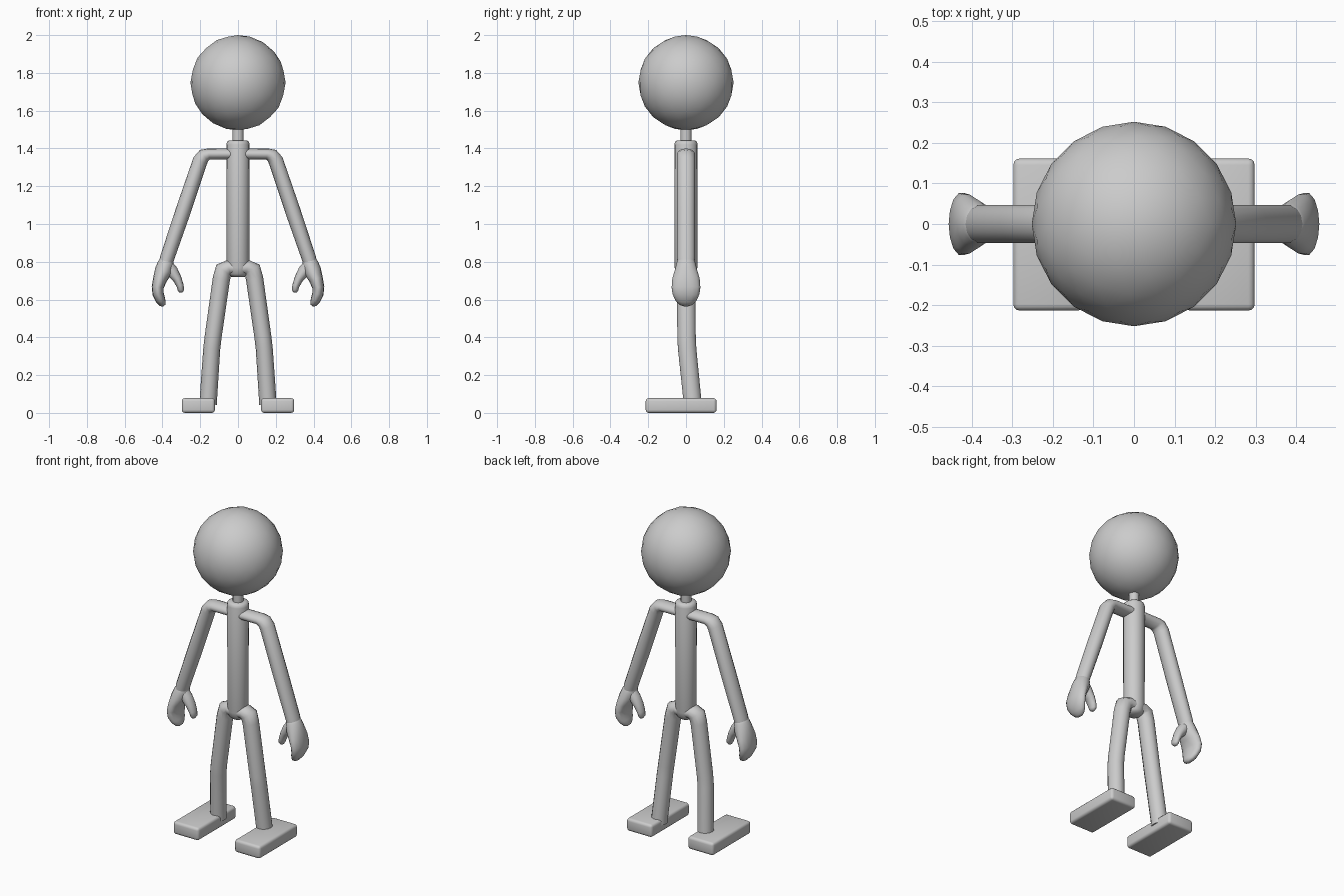
import bpy, bmesh, math
from mathutils import Vector

if "Cube" in bpy.data.objects:
    bpy.data.objects.remove(bpy.data.objects["Cube"])

grey = bpy.data.materials.new("light_grey")
grey.diffuse_color = (0.6, 0.6, 0.6, 1)
grey.use_nodes = True
grey.node_tree.nodes["Principled BSDF"].inputs["Base Color"].default_value = grey.diffuse_color


def finish(name, bm, angle=50):
    bmesh.ops.recalc_face_normals(bm, faces=bm.faces)
    mesh = bpy.data.meshes.new(name)
    bm.to_mesh(mesh)
    bm.free()
    mesh.materials.append(grey)
    obj = bpy.data.objects.new(name, mesh)
    bpy.context.collection.objects.link(obj)
    bpy.ops.object.select_all(action='DESELECT')
    obj.select_set(True)
    bpy.context.view_layer.objects.active = obj
    bpy.ops.object.shade_smooth_by_angle(angle=math.radians(angle))
    return obj


def tube(name, stations, side=1, sides=14):
    """Loft ellipses along a path; station = (x, y, z, half width, half depth)."""
    pts = [Vector((s[0] * side, s[1], s[2])) for s in stations]
    bm = bmesh.new()
    rings = []
    for i, (p, s) in enumerate(zip(pts, stations)):
        t = Vector()
        if i > 0:
            t += (p - pts[i - 1]).normalized()
        if i < len(pts) - 1:
            t += (pts[i + 1] - p).normalized()
        n = t.normalized().cross(Vector((0, 1, 0))).normalized()
        ring = []
        for k in range(sides):
            a = 2 * math.pi * k / sides
            ring.append(bm.verts.new(p + n * s[3] * math.cos(a)
                                     + Vector((0, s[4] * math.sin(a), 0))))
        rings.append(ring)
    for r, q in zip(rings, rings[1:]):
        for k in range(sides):
            j = (k + 1) % sides
            bm.faces.new((r[k], r[j], q[j], q[k]))
    bm.faces.new(rings[0])
    bm.faces.new(rings[-1])
    return finish(name, bm, 70)


# Head
bm = bmesh.new()
bmesh.ops.create_icosphere(bm, subdivisions=3, radius=0.252)
bmesh.ops.translate(bm, verts=bm.verts, vec=(0, 0, 1.748))
finish("head", bm)

# Neck and torso
tube("neck", [(0, 0, 1.42, .03, .03), (0, 0, 1.53, .03, .03)])
tube("torso", [(0, 0, 0.72, .035, .035), (0, 0, 0.735, .052, .052),
               (0, 0, 0.77, .06, .06), (0, 0, 1.42, .062, .062),
               (0, 0, 1.435, .058, .058), (0, 0, 1.442, .048, .048)], sides=16)

for side, label in ((-1, "left"), (1, "right")):
    # Shoulder and arm in one bent tube
    tube(label + "_arm", [(0, 0, 1.37, .03, .048), (.155, 0, 1.37, .03, .048),
                          (.18, 0, 1.362, .037, .048), (.20, 0, 1.335, .04, .048),
                          (.29, 0, 1.07, .041, .048), (.375, 0, .82, .038, .048),
                          (.388, 0, .77, .036, .045)], side)
    # Mitten hand curling inwards
    tube(label + "_hand", [(.375, 0, .83, .025, .035), (.381, 0, .795, .042, .05),
                           (.393, 0, .755, .047, .06), (.412, 0, .71, .038, .074),
                           (.425, 0, .665, .032, .078), (.423, 0, .63, .03, .073),
                           (.41, 0, .597, .026, .057), (.398, 0, .577, .019, .038),
                           (.39, 0, .568, .009, .015)], side)
    # Thumb
    tube(label + "_thumb", [(.375, 0, .785, .03, .035), (.35, 0, .75, .033, .036),
                            (.322, 0, .71, .024, .033), (.307, 0, .675, .019, .03),
                            (.302, 0, .65, .017, .025), (.303, 0, .637, .009, .013)], side)
    # Hip and leg in one bent tube
    tube(label + "_leg", [(0, 0, .765, .038, .055), (.05, 0, .769, .04, .053),
                          (.076, 0, .755, .049, .051), (.088, 0, .71, .046, .05),
                          (.132, .003, .40, .045, .05), (.139, .006, .34, .045, .05),
                          (.156, .032, .085, .046, .049), (.158, .034, .045, .046, .049)], side)
    # Bevelled block foot
    bm = bmesh.new()
    bmesh.ops.create_cube(bm, size=1)
    bmesh.ops.scale(bm, verts=bm.verts, vec=(.175, .375, .078))
    bmesh.ops.translate(bm, verts=bm.verts, vec=(.21 * side, -.026, .039))
    bmesh.ops.bevel(bm, geom=bm.edges[:], offset=.016, segments=3,
                    profile=0.5, affect='EDGES')
    finish(label + "_foot", bm)
